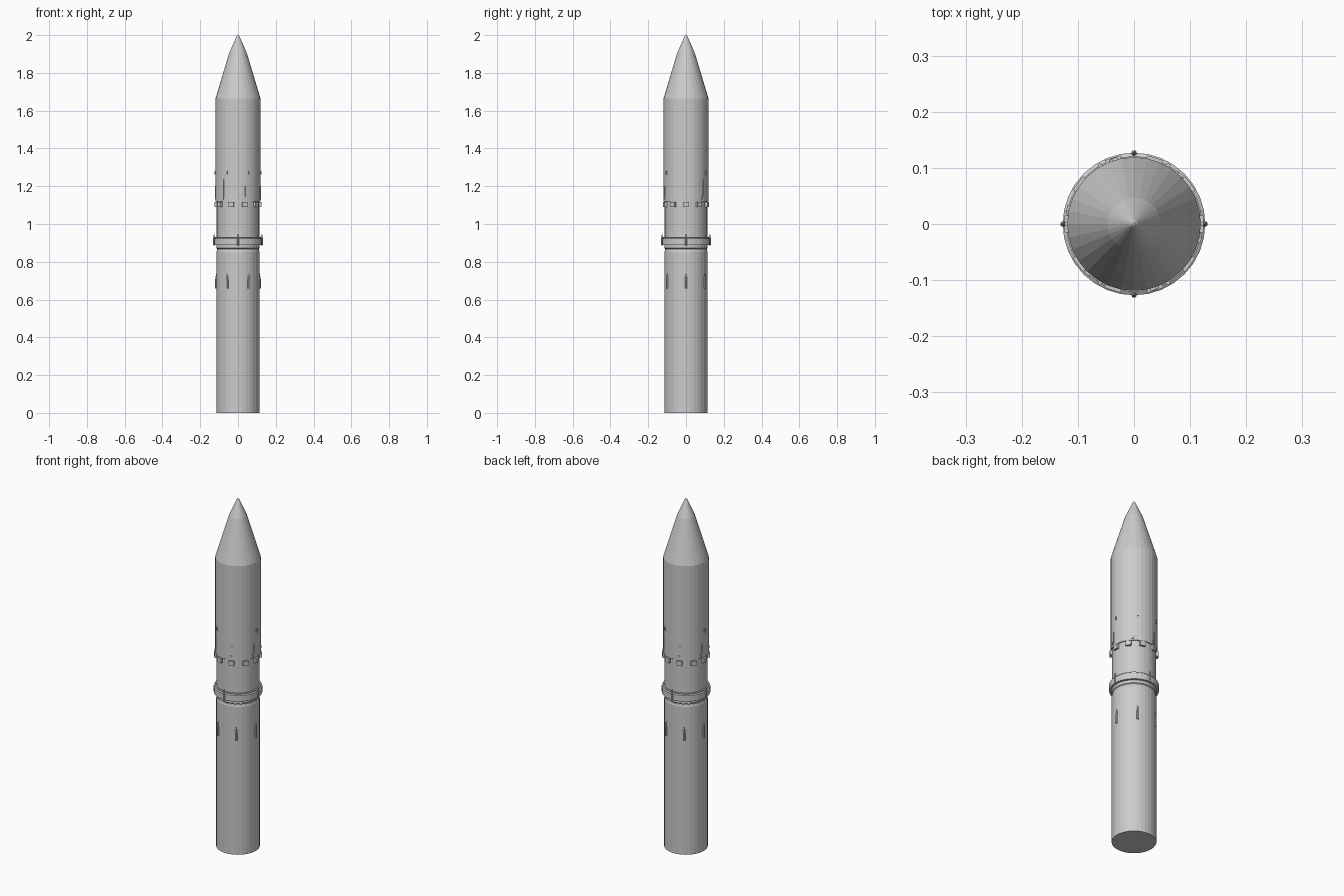
import bpy, bmesh, math
from mathutils import Matrix, Vector

if "Cube" in bpy.data.objects:
    bpy.data.objects.remove(bpy.data.objects["Cube"])

SIDES = 32
grey = bpy.data.materials.new("light_grey")
grey.diffuse_color = (0.6, 0.6, 0.6, 1)
grey.use_nodes = True
grey.node_tree.nodes["Principled BSDF"].inputs["Base Color"].default_value = grey.diffuse_color


def finish(name, bm):
    bmesh.ops.recalc_face_normals(bm, faces=bm.faces)
    me = bpy.data.meshes.new(name)
    bm.to_mesh(me)
    bm.free()
    me.materials.append(grey)
    ob = bpy.data.objects.new(name, me)
    bpy.context.collection.objects.link(ob)
    return ob


def lathe(name, profile, sides=SIDES, pos=(0, 0, 0), smooth=False):
    """Closed solid turned around z from (radius, z) points."""
    bm = bmesh.new()
    rings = []
    for r, z in profile:
        rings.append([bm.verts.new((pos[0] + r * math.cos(2 * math.pi * i / sides),
                                    pos[1] + r * math.sin(2 * math.pi * i / sides),
                                    pos[2] + z)) for i in range(sides)])
    for a, b in zip(rings, rings[1:]):
        for i in range(sides):
            j = (i + 1) % sides
            f = bm.faces.new((a[i], a[j], b[j], b[i]))
            f.smooth = smooth
    bm.faces.new(rings[0])
    bm.faces.new(rings[-1])
    return finish(name, bm)


def plate(name, deg, r_in, r_out, width, z0, z1):
    """Small box on the hull, facing outward at the given angle."""
    bm = bmesh.new()
    m = (Matrix.Rotation(math.radians(deg), 4, 'Z')
         @ Matrix.Translation(((r_in + r_out) / 2, 0, (z0 + z1) / 2))
         @ Matrix.Diagonal((r_out - r_in, width, z1 - z0, 1)))
    bmesh.ops.create_cube(bm, size=1, matrix=m)
    return finish(name, bm)


def polar(r, deg):
    a = math.radians(deg)
    return (r * math.cos(a), r * math.sin(a), 0)


# Main hull sections
lathe("lower_stage", [(0.114, 0), (0.114, 0.852), (0.111, 0.862)])
lathe("stage_joint", [(0.110, 0.855), (0.110, 0.868), (0.114, 0.872), (0.114, 0.892)])
lathe("joint_ring", [(0.112, 0.888), (0.127, 0.888), (0.127, 0.923), (0.121, 0.927),
                     (0.121, 0.932), (0.112, 0.932)])
lathe("upper_stage", [(0.113, 0.89), (0.113, 1.13)])
lathe("fairing", [(0.112, 1.12), (0.119, 1.12), (0.119, 1.665)])
lathe("nose_cone", [(0.119, 1.665), (0.047, 1.905), (0.006, 1.997), (0.003, 2.0)])

# Four pointed pins on the joint ring
for k in range(4):
    lathe(f"ring_pin_{k}", [(0.003, 0.885), (0.005, 0.89), (0.005, 0.925), (0.001, 0.947)],
          8, polar(0.1265, 90 * k))

# Six bullet-shaped pods on the lower stage
for k in range(6):
    lathe(f"pod_{k}", [(0.0065, 0.658), (0.0065, 0.705), (0.004, 0.722), (0.001, 0.737)],
          10, polar(0.1145, 60 * k))

# Ten square blocks under the fairing edge
for k in range(10):
    plate(f"square_block_{k}", 36 * k, 0.108, 0.124, 0.030, 1.09, 1.116)

# Small fittings on the fairing
for k in range(6):
    plate(f"upper_fitting_{k}", 60 * k, 0.115, 0.124, 0.007, 1.262, 1.281)
    plate(f"conduit_{k}", 50 + 60 * k, 0.115, 0.122, 0.006, 1.14, 1.235 if k % 3 == 0 else 1.20)
    plate(f"lower_fitting_{k}", 47 + 60 * k, 0.115, 0.123, 0.012, 1.13, 1.146)
